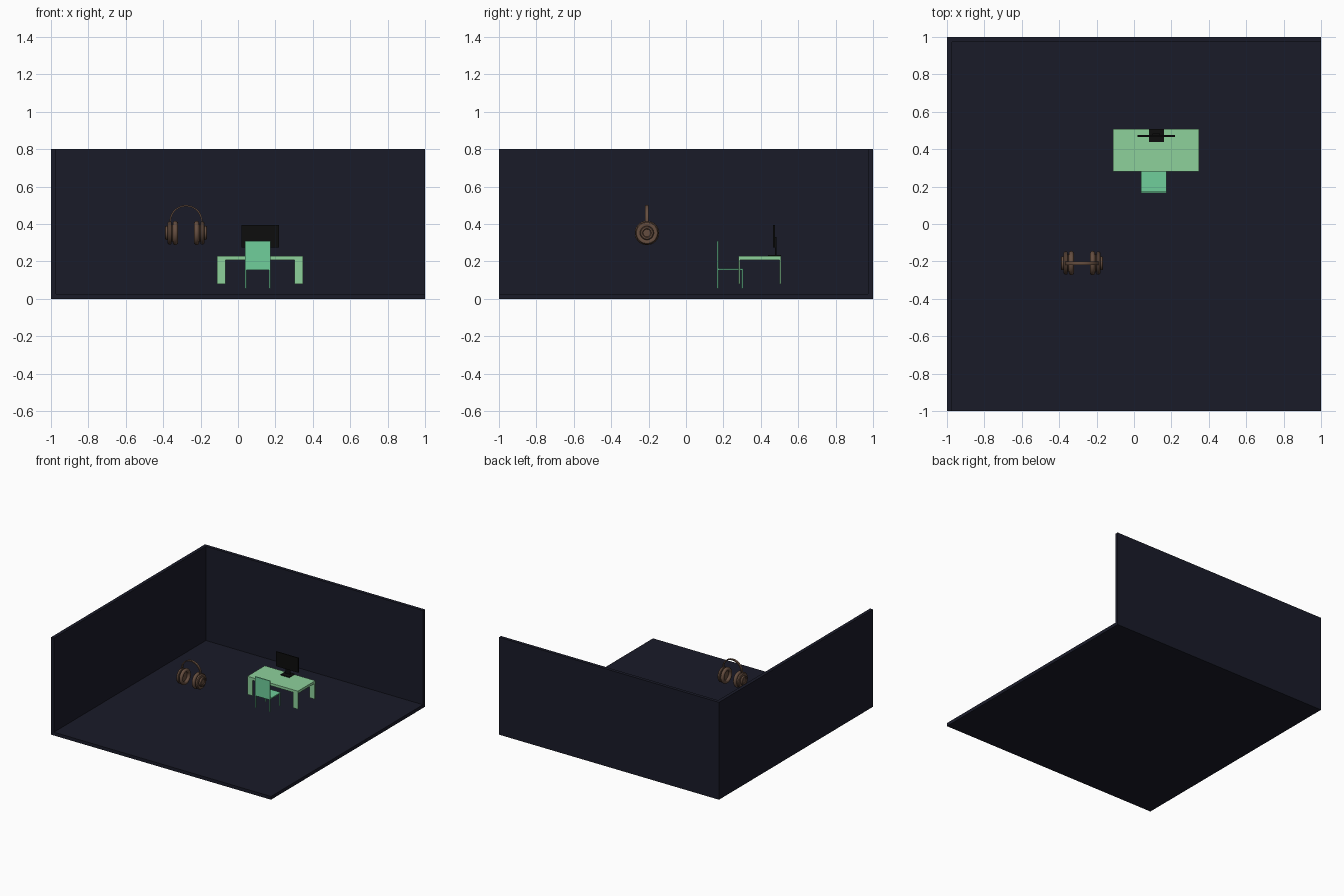
import bpy, bmesh, math

if "Cube" in bpy.data.objects:
    bpy.data.objects.remove(bpy.data.objects["Cube"])


def material(name, rgb):
    m = bpy.data.materials.new(name)
    m.diffuse_color = (*rgb, 1)
    m.use_nodes = True
    m.node_tree.nodes["Principled BSDF"].inputs["Base Color"].default_value = m.diffuse_color
    return m


NAVY = material("navy", (0.010, 0.011, 0.022))
DESK = material("desk_green", (0.27, 0.64, 0.33))
CHAIR = material("chair_green", (0.16, 0.62, 0.33))
BLACK = material("black", (0.004, 0.004, 0.004))
BROWN = material("brown", (0.13, 0.075, 0.05))


def finish(name, bm, mat, smooth=False):
    bmesh.ops.recalc_face_normals(bm, faces=bm.faces)
    me = bpy.data.meshes.new(name)
    bm.to_mesh(me)
    bm.free()
    ob = bpy.data.objects.new(name, me)
    bpy.context.collection.objects.link(ob)
    me.materials.append(mat)
    if smooth:
        bpy.ops.object.select_all(action='DESELECT')
        ob.select_set(True)
        bpy.context.view_layer.objects.active = ob
        bpy.ops.object.shade_smooth_by_angle(angle=math.radians(35))
    return ob


def box(name, x, y, z, mat):
    """Box from (min, max) ranges on each axis."""
    bm = bmesh.new()
    bmesh.ops.create_cube(bm, size=1)
    for v in bm.verts:
        v.co = [(r[0] + r[1]) / 2 + c * (r[1] - r[0]) for r, c in zip((x, y, z), v.co)]
    return finish(name, bm, mat)


def grid_of_rings(bm, rings, closed):
    """Skin a list of closed vertex rings."""
    vs = [[bm.verts.new(p) for p in ring] for ring in rings]
    n, k = len(vs), len(vs[0])
    for i in range(n if closed else n - 1):
        a, b = vs[i], vs[(i + 1) % n]
        for j in range(k):
            bm.faces.new((a[j], a[(j + 1) % k], b[(j + 1) % k], b[j]))
    if not closed:
        bm.faces.new(vs[0])
        bm.faces.new(vs[-1])


# Room: floor with left and back walls
T = 0.027
box("floor", (-1, 1), (-1, 1), (0, T), NAVY)
box("left_wall", (-1, -1 + T), (-1, 1), (T, 0.8), NAVY)
box("back_wall", (-1 + T, 1), (1 - T, 1), (T, 0.8), NAVY)

# Desk
box("desk_top", (-0.112, 0.347), (0.281, 0.508), (0.207, 0.228), DESK)
for sx, x in (("left", (-0.112, -0.066)), ("right", (0.301, 0.347))):
    for sy, y in (("front", (0.281, 0.290)), ("back", (0.499, 0.508))):
        box(f"desk_{sy}_{sx}_leg", x, y, (0.079, 0.207), DESK)

# Chair
box("chair_seat", (0.038, 0.174), (0.175, 0.305), (0.153, 0.163), CHAIR)
box("chair_back", (0.038, 0.174), (0.166, 0.175), (0.153, 0.309), CHAIR)
for sx, x in (("left", (0.038, 0.046)), ("right", (0.166, 0.174))):
    box(f"chair_back_{sx}_leg", x, (0.166, 0.175), (0.054, 0.153), CHAIR)
    box(f"chair_front_{sx}_leg", x, (0.296, 0.305), (0.054, 0.153), CHAIR)

# Monitor
box("monitor_screen", (0.02, 0.22), (0.466, 0.475), (0.275, 0.395), BLACK)
box("monitor_neck", (0.10, 0.14), (0.475, 0.483), (0.234, 0.33), BLACK)
box("monitor_base", (0.08, 0.16), (0.438, 0.508), (0.228, 0.235), BLACK)

# Headphones
CX, CY, CZ = -0.278, -0.209, 0.352


def lathe(name, profile, side, segs=48):
    """Revolve a closed (offset, radius) outline around the ear axis."""
    bm = bmesh.new()
    rings = []
    for i in range(segs):
        a = 2 * math.pi * i / segs
        rings.append([(CX + side * x, CY + r * math.cos(a), CZ + r * math.sin(a))
                      for x, r in profile])
    grid_of_rings(bm, rings, True)
    bmesh.ops.remove_doubles(bm, verts=bm.verts, dist=1e-5)
    bmesh.ops.dissolve_degenerate(bm, edges=bm.edges, dist=1e-5)
    finish(name, bm, BROWN, True)


# ear cushion cross-section is a rounded ring
cushion = [(0.057 + 0.014 * math.cos(t), 0.051 + 0.014 * math.sin(t))
           for t in [math.pi * i / 6 for i in range(12)]]
shell = [(0.066, 0), (0.066, 0.046), (0.077, 0.046), (0.077, 0.058), (0.080, 0.061),
         (0.092, 0.061), (0.098, 0.056), (0.100, 0.046), (0.097, 0.037),
         (0.109, 0.036), (0.112, 0.032), (0.112, 0.024), (0.107, 0.020), (0.107, 0)]
for side, s in (("left", -1), ("right", 1)):
    lathe(f"{side}_ear_cushion", cushion, s)
    lathe(f"{side}_ear_cup", shell, s)

# Headband: flat strip swept over an arch
bm = bmesh.new()
rings = []
for i in range(41):
    a = math.radians(-8 + 196 * i / 40)
    ring = []
    for dr, dy in ((0, -0.009), (0, 0.009), (-0.008, 0.009), (-0.008, -0.009)):
        ring.append((CX + (0.088 + dr) * math.cos(a), CY + dy,
                     0.415 + (0.086 + dr) * math.sin(a)))
    rings.append(ring)
grid_of_rings(bm, rings, False)
finish("headband", bm, BROWN, True)
